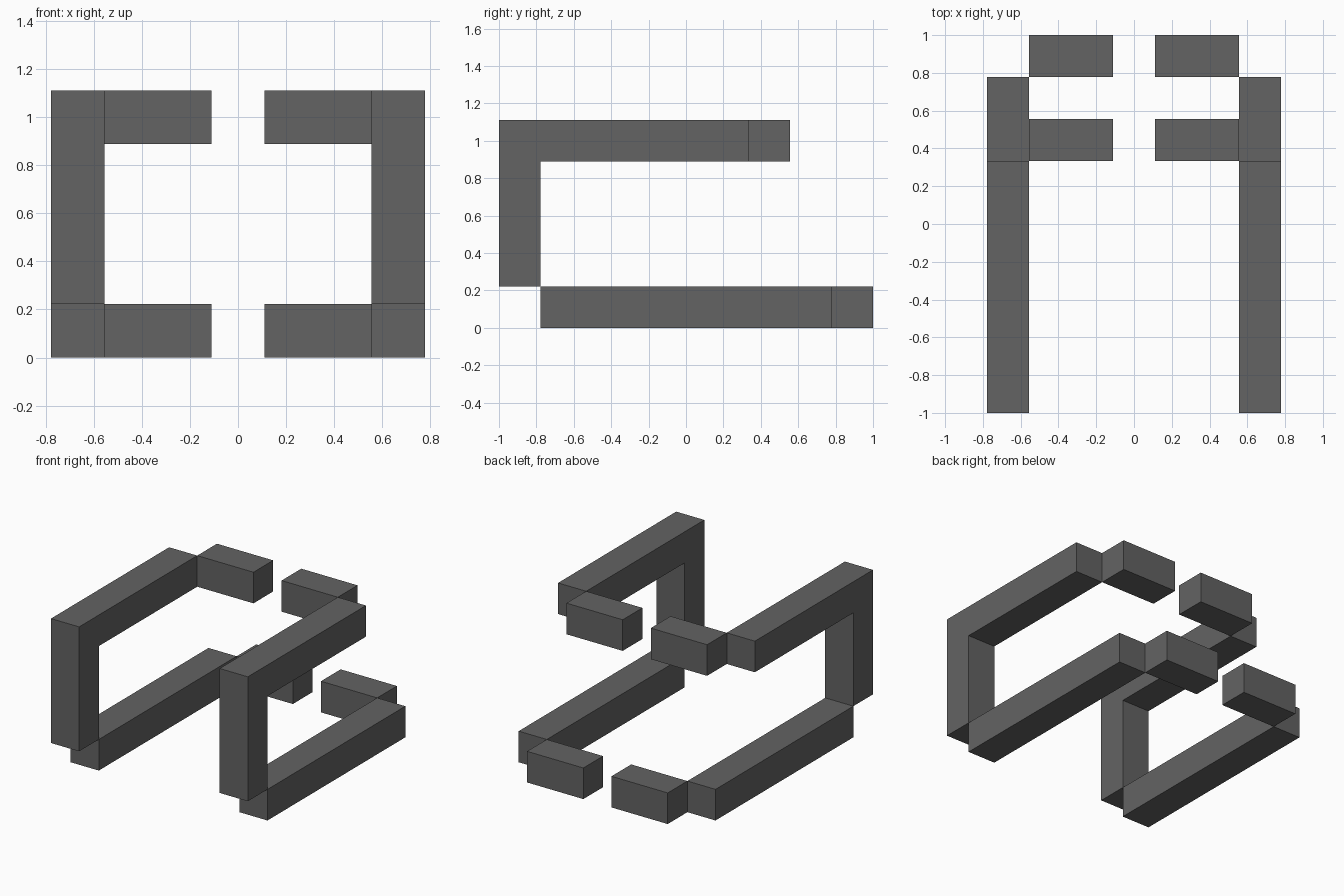
import bpy, bmesh

if "Cube" in bpy.data.objects:
    bpy.data.objects.remove(bpy.data.objects["Cube"])

U = 2 / 9  # thickness of every bar

grey = bpy.data.materials.new("dark grey")
grey.diffuse_color = (0.125, 0.125, 0.125, 1)
grey.use_nodes = True
grey.node_tree.nodes["Principled BSDF"].inputs["Base Color"].default_value = grey.diffuse_color


def extrude_profile(name, points, x0, x1):
    """Extrude a y-z outline from x0 to x1."""
    bm = bmesh.new()
    face = bm.faces.new([bm.verts.new((x0, y, z)) for y, z in points])
    ext = bmesh.ops.extrude_face_region(bm, geom=[face])
    moved = [g for g in ext["geom"] if isinstance(g, bmesh.types.BMVert)]
    bmesh.ops.translate(bm, verts=moved, vec=(x1 - x0, 0, 0))
    bmesh.ops.recalc_face_normals(bm, faces=bm.faces)
    mesh = bpy.data.meshes.new(name)
    bm.to_mesh(mesh)
    bm.free()
    mesh.materials.append(grey)
    obj = bpy.data.objects.new(name, mesh)
    bpy.context.collection.objects.link(obj)


def rect(y0, y1, z0, z1):
    return [(y0, z0), (y1, z0), (y1, z1), (y0, z1)]


for side, s in (("left", -1), ("right", 1)):
    outer = (s * 2.5 * U, s * 3.5 * U)
    inner = (s * 0.5 * U, s * 2.5 * U)
    # Front post joined to the upper arm
    extrude_profile(side + "_post_and_upper_arm",
                    [(-4.5 * U, U), (-3.5 * U, U), (-3.5 * U, 4 * U),
                     (1.5 * U, 4 * U), (1.5 * U, 5 * U), (-4.5 * U, 5 * U)], *outer)
    # Floor rail
    extrude_profile(side + "_floor_rail", rect(-3.5 * U, 3.5 * U, 0, U), *outer)
    # Inward stubs behind the arm and the rail
    extrude_profile(side + "_upper_stub", rect(1.5 * U, 2.5 * U, 4 * U, 5 * U), *inner)
    extrude_profile(side + "_lower_stub", rect(3.5 * U, 4.5 * U, 0, U), *inner)
